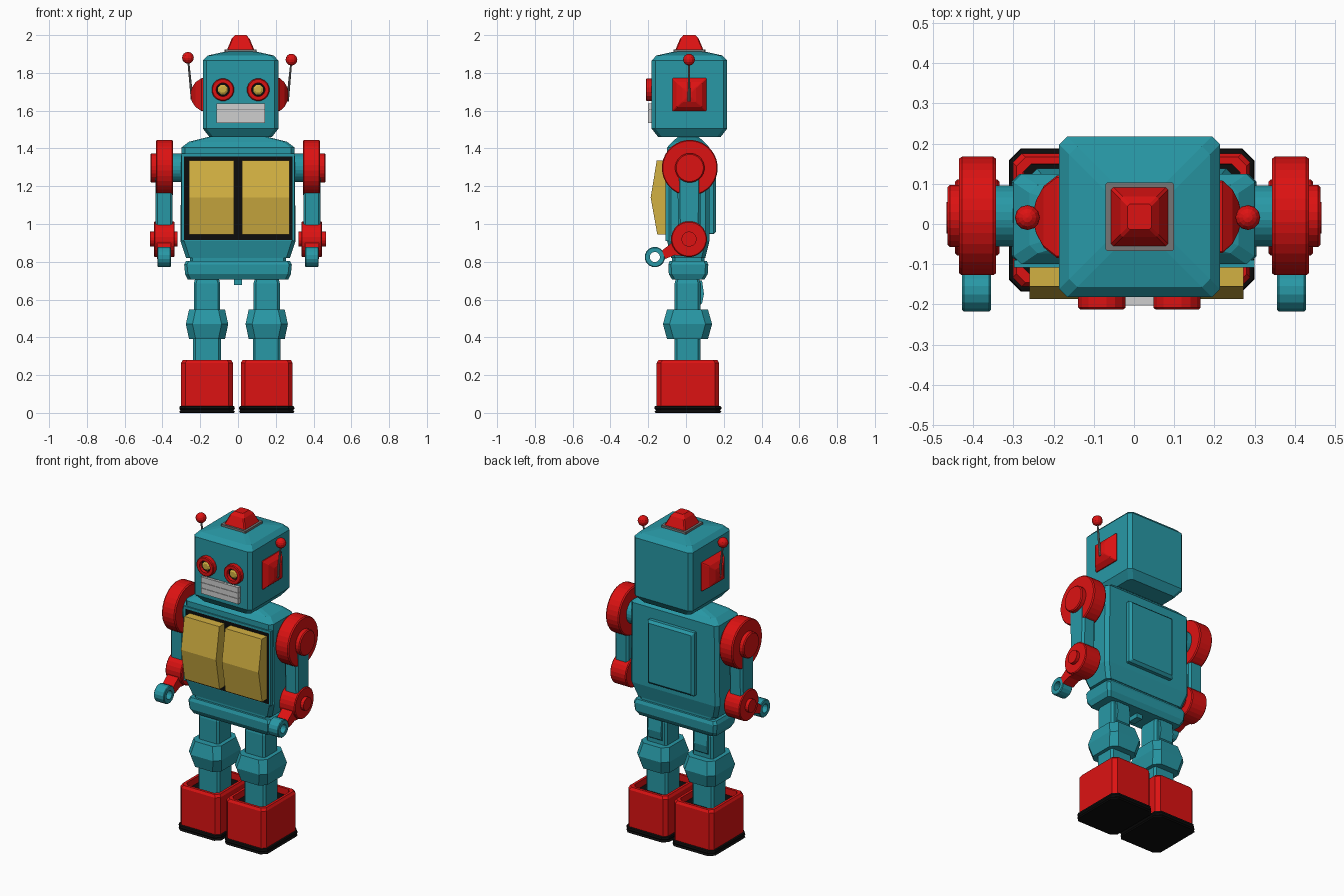
import bpy, bmesh, math
from mathutils import Vector, Matrix

if "Cube" in bpy.data.objects:
    bpy.data.objects.remove(bpy.data.objects["Cube"])


def mat(name, r, g, b):
    m = bpy.data.materials.new(name)
    m.diffuse_color = (r, g, b, 1)
    m.use_nodes = True
    m.node_tree.nodes["Principled BSDF"].inputs["Base Color"].default_value = m.diffuse_color
    return m


TEAL = mat("teal", .021, .315, .38)
RED = mat("red", .72, .006, .006)
GOLD = mat("gold", .65, .44, .055)
BLACK = mat("black", .004, .004, .004)
SILVER = mat("silver", .62, .62, .62)
GREY = mat("grey", .18, .18, .18)


def finish(bm, name, m):
    bmesh.ops.recalc_face_normals(bm, faces=bm.faces)
    me = bpy.data.meshes.new(name)
    bm.to_mesh(me)
    bm.free()
    me.materials.append(m)
    ob = bpy.data.objects.new(name, me)
    bpy.context.collection.objects.link(ob)
    return ob


def skin(name, m, rings, center, axis, closed=False):
    """Join rings of points; cap both ends or close into a loop."""
    q = Matrix.Identity(3) if axis == (0, 0, 1) else Vector(axis).to_track_quat('Z', 'Y').to_matrix()
    bm = bmesh.new()
    vs = [[bm.verts.new(q @ Vector(p) + Vector(center)) for p in r] for r in rings]
    n = len(vs[0])
    pairs = list(zip(vs, vs[1:])) + ([(vs[-1], vs[0])] if closed else [])
    for a, b in pairs:
        for i in range(n):
            j = (i + 1) % n
            bm.faces.new((a[i], a[j], b[j], b[i]))
    if not closed:
        bm.faces.new(vs[0])
        bm.faces.new(vs[-1])
    return finish(bm, name, m)


def loft(name, m, levels, center=(0, 0, 0), c=.015, axis=(0, 0, 1)):
    """Chamfered rectangles (height, half x, half y) stacked along an axis."""
    rings = []
    for h, x, y in levels:
        k = min(c, x * .4, y * .4)
        rings.append([(x, -y + k, h), (x, y - k, h), (x - k, y, h), (-x + k, y, h),
                      (-x, y - k, h), (-x, -y + k, h), (-x + k, -y, h), (x - k, -y, h)])
    return skin(name, m, rings, center, axis)


def lathe(name, m, prof, center, axis, sides=24, closed=False):
    """Revolve (radius, height) pairs around an axis."""
    rings = [[(r * math.cos(2 * math.pi * (i + .5) / sides), r * math.sin(2 * math.pi * (i + .5) / sides), h)
              for i in range(sides)] for r, h in prof]
    return skin(name, m, rings, center, axis, closed)


def prism(name, m, pts, x0, x1):
    """Extrude a (y, z) outline along x."""
    return skin(name, m, [[(x, y, z) for y, z in pts] for x in (x0, x1)], (0, 0, 0), (0, 0, 1))


def box(name, m, x0, x1, y0, y1, z0, z1):
    return prism(name, m, [(y0, z0), (y1, z0), (y1, z1), (y0, z1)], x0, x1)


# Head, slightly off centre
HX, HY = .014, .018
loft("head", TEAL, [(1.46, .165, .165), (1.505, .2, .2), (1.865, .2, .2), (1.892, .175, .175),
                    (1.912, .085, .085)], (HX, HY, 0), .02)
loft("beacon_base", GREY, [(1.905, .085, .085), (1.925, .085, .085)], (HX, HY, 0), .004)
loft("beacon", RED, [(1.92, .073, .075), (1.98, .048, .05), (2.0, .03, .032)], (HX, HY, 0), .006)
loft("neck", TEAL, [(1.42, .1, .045), (1.48, .1, .045)], (.01, .014, 0))

# Mouth grille of three bars
for i in range(3):
    z = 1.535 + i * .035
    box(f"mouth_bar_{i}", SILVER, -.113, .143, -.202, -.17, z, z + .033)
box("mouth_back", GREY, -.111, .141, -.196, -.17, 1.536, 1.638)

# Eyes: red tube, black socket, gold pupil
for side, x in (("left", -.08), ("right", .107)):
    lathe(f"eye_ring_{side}", RED, [(.06, 0), (.06, .03), (.055, .034), (.036, .034), (.034, 0)],
          (x, -.178, 1.711), (0, -1, 0), 16, True)
    lathe(f"eye_socket_{side}", BLACK, [(.036, 0), (.036, .014)], (x, -.178, 1.711), (0, -1, 0), 16)
    lathe(f"eye_pupil_{side}", GOLD, [(.027, 0), (.027, .02), (.017, .026)], (x, -.178, 1.711), (0, -1, 0), 8)

# Ears and antennae
for s, side, tip, ball in ((-1, "left", (-.243, 1.66), (-.265, 1.88)), (1, "right", (.262, 1.65), (.283, 1.87))):
    w = .102 if s < 0 else .09
    d = .064 if s < 0 else .052
    loft(f"ear_{side}", RED, [(-.01, w, .088), (.006, w, .088), (d * .6, w * .75, .066), (d * .9, w * .4, .038),
                             (d, w * .15, .015)], (HX + s * .2, HY, 1.685), .004, (s, 0, 0))
    a, b = Vector((tip[0], HY - .002, tip[1])), Vector((ball[0], HY - .002, ball[1]))
    lathe(f"antenna_rod_{side}", GREY, [(.008, 0), (.005, (b - a).length)], a, tuple((b - a).normalized()), 8)
    bm = bmesh.new()
    bmesh.ops.create_uvsphere(bm, u_segments=12, v_segments=8, radius=.031)
    finish(bm, f"antenna_ball_{side}", RED).location = b

# Torso, waist and hips
TY = .012
loft("torso", TEAL, [(.82, .275, .09), (.91, .305, .112), (1.405, .3, .112), (1.435, .26, .085),
                     (1.465, .14, .05)], (0, TY, 0), .02)
loft("waist", TEAL, [(.79, .255, .085), (.83, .255, .085)], (0, TY, 0))
loft("hips", TEAL, [(.705, .265, .085), (.735, .28, .103), (.785, .285, .106), (.805, .275, .098)], (0, TY, 0))
box("crotch_peg", TEAL, -.02, .02, -.02, .05, .678, .72)
loft("back_panel", TEAL, [(0, .16, .197), (.025, .16, .197), (.04, .145, .182)], (0, .12, 1.143), .004, (0, 1, 0))

# Chest frame and the two peaked doors
box("chest_plate", BLACK, -.287, .292, -.104, -.09, .915, 1.36)
for side, x0, x1 in (("left", -.26, -.02), ("right", .02, .272)):
    prism(f"chest_door_{side}", GOLD, [(-.095, .945), (-.152, .945), (-.187, 1.14), (-.155, 1.335), (-.095, 1.335)],
          x0, x1)
# thin teal border around the black frame
for i, (x0, x1, z0, z1) in enumerate(((-.298, -.285, .91, 1.37), (.288, .3, .91, 1.37),
                                      (-.298, .3, 1.357, 1.372))):
    box(f"chest_border_{i}", TEAL, x0, x1, -.108, -.09, z0, z1)

# Arms
for s, side in ((-1, "left"), (1, "right")):
    ax = (s, 0, 0)
    sh = (0, .02, 1.297)
    lathe(f"shoulder_axle_{side}", TEAL, [(.076, .28), (.076, .36)], sh, ax)
    lathe(f"shoulder_disc_{side}", RED, [(.143, .343), (.148, .35), (.148, .428), (.143, .435)], sh, ax, 32)
    lathe(f"shoulder_hub_{side}", RED, [(.078, .43), (.078, .458), (.072, .464)], sh, ax)
    loft(f"arm_{side}", TEAL, [(.9, .046, .058), (1.25, .046, .062)], (s * .392, .017, 0), .012)
    el = (0, .016, .92)
    lathe(f"elbow_disc_{side}", RED, [(.09, .335), (.095, .34), (.095, .44), (.09, .445)], el, ax)
    lathe(f"elbow_hub_{side}", RED, [(.04, .32), (.04, .466)], el, ax, 16)
    prism(f"forearm_{side}", RED, [(-.06, .96), (-.075, .9), (-.127, .86), (-.11, .815), (-.06, .835), (.01, .828), (.02, .92)],
          s * .355, s * .43)
    lathe(f"hand_ring_{side}", TEAL, [(.05, .356), (.054, .36), (.054, .423), (.05, .427), (.027, .427), (.027, .356)],
          (0, -.165, .825), ax, 16, True)

# Legs and feet
for side, x in (("left", -.164), ("right", .152)):
    ly = .008
    loft(f"thigh_{side}", TEAL, [(.52, .07, .068), (.685, .07, .068), (.72, .06, .06)], (x, ly, 0), .012)
    prism(f"thigh_back_{side}", TEAL, [(.06, .56), (.085, .58), (.095, .63), (.085, .7), (.06, .7)], x - .045, x + .045)
    loft(f"knee_{side}", TEAL, [(.39, .095, .108), (.47, .112, .13), (.548, .095, .108)], (x, ly, 0), .035)
    loft(f"shin_{side}", TEAL, [(.15, .073, .068), (.4, .073, .068)], (x, ly, 0), .012)
    loft(f"foot_{side}", RED, [(.03, .137, .165), (.265, .137, .165), (.28, .128, .156), (.28, .112, .14),
                              (.235, .112, .14)], (x, .01, 0), .022)
    loft(f"foot_inside_{side}", BLACK, [(.232, .111, .139), (.24, .111, .139)], (x, .01, 0), .02)
    loft(f"sole_{side}", BLACK, [(0, .142, .17), (.006, .147, .178), (.014, .141, .17), (.022, .147, .178),
                                (.034, .145, .176), (.037, .139, .168)], (x, .01, 0), .03)
